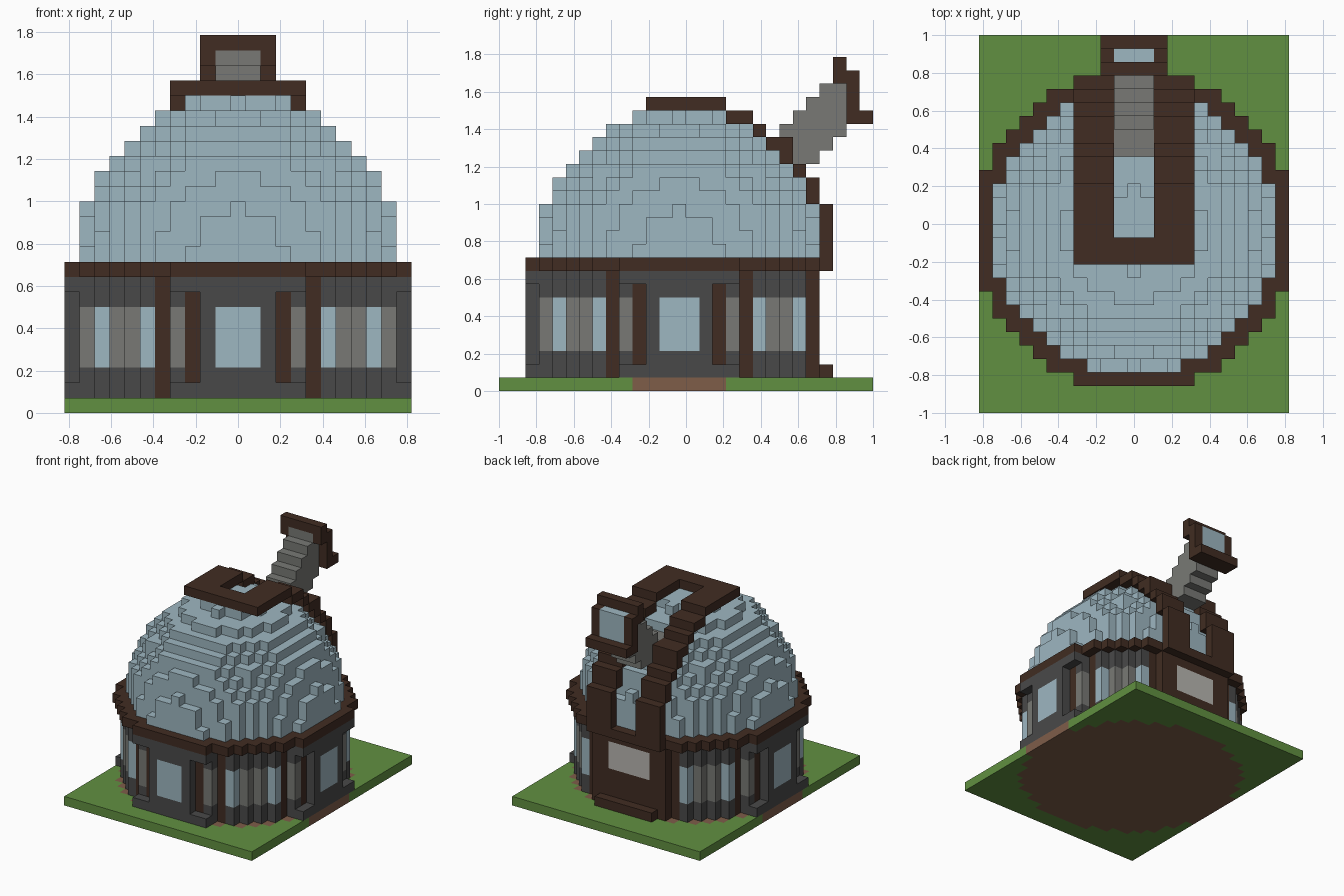
import bpy, bmesh
from mathutils import Vector

if "Cube" in bpy.data.objects:
    bpy.data.objects.remove(bpy.data.objects["Cube"], do_unlink=True)

UNIT = 1 / 14  # edge of one building block


def material(name, rgb):
    lin = [((c / 255 + 0.055) / 1.055) ** 2.4 for c in rgb] + [1]
    m = bpy.data.materials.new(name)
    m.use_nodes = True
    m.diffuse_color = lin
    m.node_tree.nodes["Principled BSDF"].inputs["Base Color"].default_value = lin
    return m


GRASS = material("grass green", (97, 144, 65))
EARTH = material("earth brown", (126, 93, 73))
WOOD = material("dark wood", (65, 44, 34))
GLASS = material("pale blue glass", (158, 183, 193))
STONE = material("mid grey stone", (120, 121, 117))
SLATE = material("dark grey slate", (73, 73, 73))
PANEL = material("light grey panel", (184, 182, 177))

SIDES = [Vector(v) for v in ((1, 0, 0), (-1, 0, 0), (0, 1, 0), (0, -1, 0), (0, 0, 1), (0, 0, -1))]


def build(name, cells):
    """Turn a dict {(x, y, level): material} into one mesh of exposed block faces."""
    mats = list(dict.fromkeys(cells.values()))
    bm = bmesh.new()
    for cell, mat in cells.items():
        centre = Vector((cell[0], cell[1] - 0.5, cell[2] + 0.5))
        for n in SIDES:
            if tuple(int(a + b) for a, b in zip(cell, n)) in cells:
                continue
            u = Vector((n.y, n.z, n.x))
            w = n.cross(u)
            corners = [(-1, -1), (1, -1), (1, 1), (-1, 1)]
            verts = [bm.verts.new((centre + (n + u * a + w * b) / 2) * UNIT) for a, b in corners]
            bm.faces.new(verts).material_index = mats.index(mat)
    bmesh.ops.remove_doubles(bm, verts=bm.verts, dist=UNIT / 100)
    mesh = bpy.data.meshes.new(name)
    bm.to_mesh(mesh)
    bm.free()
    for m in mats:
        mesh.materials.append(m)
    bpy.context.collection.objects.link(bpy.data.objects.new(name, mesh))


def box(half_width, y0, y1, z0, z1, mat, inner=0):
    """Mirrored block of cells, leaving out those closer to the middle than inner."""
    return {(x, y, z): mat
            for x in range(-half_width, half_width + 1) if abs(x) >= inner
            for y in range(y0, y1 + 1) for z in range(z0, z1 + 1)}


def disc(limit, level, mat):
    """Round layer of cells whose squared radius is under the limit."""
    return {c: m for c, m in box(11, -11, 11, level, level, mat).items()
            if c[0] ** 2 + c[1] ** 2 < limit}


# Ground slab with the earth floor set into it
ground = box(11, -13, 14, 0, 0, GRASS)
ground.update(disc(132, 0, EARTH))
build("ground", ground)


# Round wall with posts, pillars, narrow windows and three projecting bays
def wall_colour(far, near, z):
    band = 3 <= z <= 6
    if far == 11 and near <= 1 and band:
        return GLASS
    if (far, near) == (9, 5):
        return WOOD
    if (far, near) == (10, 3) and 2 <= z <= 7:
        return WOOD
    if (far, near) == (9, 6) and band:
        return GLASS
    if band and far < 11 and near >= 4:
        return STONE
    return SLATE


walls = {}
for z in range(1, 9):
    layer = disc(118, z, SLATE)
    bay = 4 if z in (1, 8) else 2
    for s in range(-bay, bay + 1):
        for cell in ((s, -11, z), (11, s, z), (-11, s, z)):
            layer[cell] = SLATE
    for x, y, _ in layer:
        far, near = max(abs(x), abs(y)), min(abs(x), abs(y))
        walls[x, y, z] = wall_colour(far, near, z)
# Back entrance: wooden surround, light panel and doorstep
walls.update(box(4, 10, 10, 1, 8, WOOD))
walls.update(box(2, 10, 10, 5, 7, PANEL))
walls.update(box(3, 11, 11, 1, 1, WOOD))
build("walls", walls)

# Overhanging rim under the dome
build("rim", disc(141, 9, WOOD))

# Telescope tube rising in steps through the slit: y -> (bottom, top)
steps = {6: (18, 18), 7: (18, 18), 8: (17, 19), 9: (17, 20),
         10: (17, 21), 11: (18, 22), 12: (19, 23)}
tube = {}
for y, (low, high) in steps.items():
    tube.update(box(1, y, y, low, high, STONE))
build("telescope_tube", tube)

# Telescope end frame and lens
end = box(2, 12, 12, 24, 24, WOOD)
end.update(box(2, 12, 12, 23, 23, WOOD, inner=2))
end.update(box(2, 13, 13, 20, 23, WOOD))
end.update(box(1, 13, 13, 21, 23, GLASS))
end.update(box(2, 14, 14, 20, 20, WOOD))
build("telescope_end", end)

# Stepped dome
dome = {}
for h in range(11):
    dome.update(disc(109.5 - h * h, 10 + h, GLASS))
build("dome", {c: m for c, m in dome.items() if c not in tube})

# Slit frame: two stepped rails down the back joined by a bar on top
frame = box(4, -2, -1, 21, 21, WOOD)
rails = [(0, 3, 21, 21), (4, 5, 20, 20), (6, 6, 19, 19), (7, 8, 18, 18),
         (8, 8, 17, 17), (9, 9, 16, 16), (10, 10, 14, 15), (11, 11, 10, 13)]
for y0, y1, z0, z1 in rails:
    frame.update(box(4, y0, y1, z0, z1, WOOD, inner=2))
build("slit_frame", frame)
